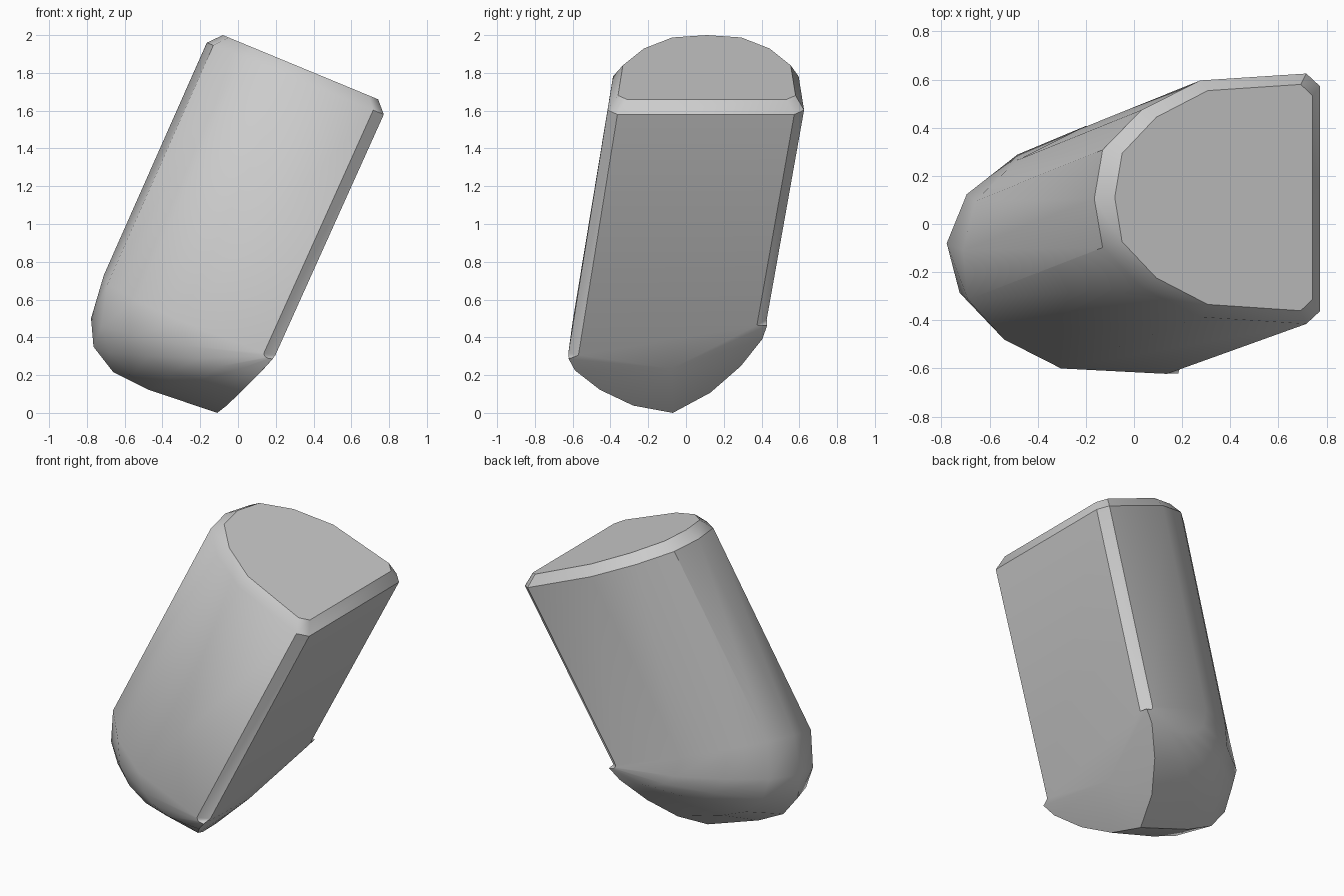
import bpy, bmesh, math
from mathutils import Vector as V

if "Cube" in bpy.data.objects:
    bpy.data.objects.remove(bpy.data.objects["Cube"])

# D-shaped cross-section: (position along flat edge, depth to round side, depth at the end disc)
half = [(0.39, .963, .81), (0.71, .79, .52), (0.945, .53, .2), (1.0, .06, .03), (0.9, 0, 0)]
section = [(0, 1, 1)] + half + [(-s, a, b) for s, a, b in reversed(half)]


def ring(bm, hinge, along, apex, blend=0.0):
    """Place the D section between its flat edge (hinge) and round apex."""
    hinge, along, apex = V(hinge), V(along), V(apex)
    return [bm.verts.new(hinge + along * s + (apex - hinge) * (a + (b - a) * blend))
            for s, a, b in section]


bm = bmesh.new()
# Bevelled top and slanted shaft
rings = [ring(bm, (.742, .11, 1.66), (0, .47, 0), (-.08, .11, 2.0)),
         ring(bm, (.772, .105, 1.58), (0, .52, 0), (-.165, .105, 1.96))]

# Rounded end: the section swings around its flat edge
path = [(-.71, -.11, .73), (-.778, -.08, .5), (-.765, -.07, .35),
        (-.66, -.07, .215), (-.48, -.07, .125), (-.11, -.07, 0)]
for i, p in enumerate(path):
    rings.append(ring(bm, (.232, -.097, .385), (.038, .525, .088), p, i / (len(path) - 1)))

n = len(section)
for r0, r1 in zip(rings, rings[1:]):
    for i in range(n):
        j = (i + 1) % n
        bm.faces.new((r0[i], r0[j], r1[j], r1[i]))
bm.faces.new(list(reversed(rings[0])))
end = bm.faces.new(rings[-1])
bmesh.ops.recalc_face_normals(bm, faces=bm.faces[:])
bmesh.ops.poke(bm, faces=[end], offset=.03)
bmesh.ops.remove_doubles(bm, verts=bm.verts[:], dist=.002)
bmesh.ops.dissolve_degenerate(bm, dist=.001, edges=bm.edges[:])
bmesh.ops.recalc_face_normals(bm, faces=bm.faces[:])

mesh = bpy.data.meshes.new("rounded_segment")
bm.to_mesh(mesh)
bm.free()
obj = bpy.data.objects.new("rounded_segment", mesh)
bpy.context.collection.objects.link(obj)
bpy.context.view_layer.objects.active = obj
obj.select_set(True)
bpy.ops.object.shade_smooth_by_angle(angle=math.radians(35))
